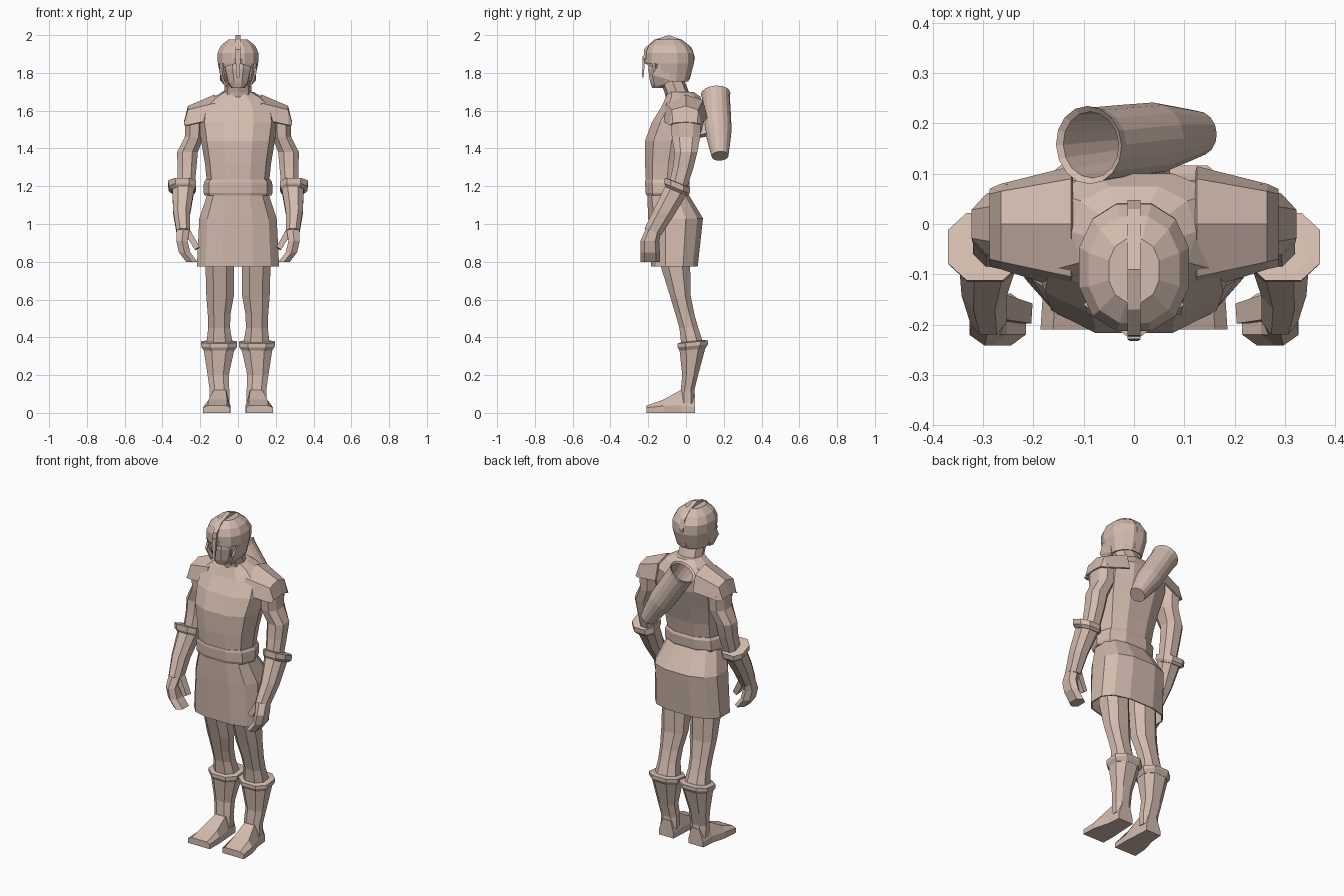
import bpy, bmesh, math
from mathutils import Vector

mat = bpy.data.materials.new("pale clay")
mat.diffuse_color = (0.65, 0.50, 0.425, 1)


def finish(name, bm, thick=0):
    bmesh.ops.recalc_face_normals(bm, faces=bm.faces)
    me = bpy.data.meshes.new(name)
    bm.to_mesh(me)
    bm.free()
    me.materials.append(mat)
    ob = bpy.data.objects.new(name, me)
    bpy.context.collection.objects.link(ob)
    if thick:
        m = ob.modifiers.new("thickness", 'SOLIDIFY')
        m.thickness = thick
    return ob


def skin(name, rings, closed=True, caps=(True, True), thick=0, drop=None):
    """Join rings of points with faces; drop(centre) removes faces."""
    bm = bmesh.new()
    vs = [[bm.verts.new(p) for p in r] for r in rings]
    n = len(vs[0])
    for a, b in zip(vs, vs[1:]):
        for i in range(n if closed else n - 1):
            j = (i + 1) % n
            bm.faces.new((a[i], a[j], b[j], b[i]))
    if closed and caps[0]:
        bm.faces.new(vs[0])
    if closed and caps[1]:
        bm.faces.new(vs[-1])
    if drop:
        bad = [f for f in bm.faces if drop(f.calc_center_median())]
        bmesh.ops.delete(bm, geom=bad, context='FACES')
    return finish(name, bm, thick)


def oval(n, z, cx, cy, rx, ry, p=1.0, slope=0.0, turn=0.0):
    """Flat ring with rounded-square power p and a tilt along y."""
    raw = []
    for i in range(n):
        a = 2 * math.pi * i / n + turn
        c, s = math.cos(a), math.sin(a)
        raw.append((math.copysign(abs(c) ** p, c), math.copysign(abs(s) ** p, s)))
    mx = max(abs(c) for c, s in raw)
    my = max(abs(s) for c, s in raw)
    return [Vector((cx + rx * c / mx, cy + ry * s / my, z + slope * ry * s / my))
            for c, s in raw]


def body(n, rows, p=0.8, turn=0.0):
    """Rows of (z, half width, front y, back y)."""
    return [oval(n, z, 0, (f + b) / 2, w, (b - f) / 2, p, 0, turn) for z, w, f, b in rows]


def limb(s, n, rows, p=0.85, slope=0.0):
    """Rows of (z, x centre, y centre, x radius, y radius), s mirrors x."""
    return [oval(n, z, s * x, y, rx, ry, p, slope, math.pi / n) for z, x, y, rx, ry in rows]


def bar(name, a, b, w, h, taper=1.0):
    a, b = Vector(a), Vector(b)
    d = (b - a).normalized()
    u = d.cross(Vector((0, 1, 0))).normalized()
    v = d.cross(u)
    rings = []
    for c, k in ((a, 1), (b, taper)):
        rings.append([c + u * w * k * i / 2 + v * h * k * j / 2
                      for i, j in ((-1, -1), (1, -1), (1, 1), (-1, 1))])
    return skin(name, rings)


# torso, neck, belt and skirt
skin("torso", body(10, [(1.14, .16, -.2, .0), (1.22, .165, -.212, .01), (1.32, .175, -.217, .03),
                        (1.44, .195, -.217, .065), (1.54, .21, -.18, .095),
                        (1.62, .2, -.13, .1), (1.675, .125, -.105, .075), (1.7, .08, -.1, .04)]))
skin("neck", body(8, [(1.64, .085, -.1, .04), (1.7, .072, -.115, .015), (1.79, .07, -.15, -.02)]))
skin("belt", body(10, [(1.15, .175, -.208, .008), (1.165, .183, -.214, .015),
                       (1.22, .181, -.217, .02), (1.235, .172, -.215, .015)]))
skin("skirt", body(12, [(1.17, .158, -.206, .005), (1.03, .205, -.2, .09),
                        (.775, .218, -.185, .062)], .75, math.pi / 12),
     caps=(True, False), thick=.008)

# head and open-faced helmet
skin("face", body(10, [(1.72, .035, -.18, -.12), (1.75, .06, -.19, -.06),
                       (1.82, .08, -.2, -.03), (1.9, .085, -.195, 0)], .9))
skin("helmet", body(12, [(1.755, .088, -.175, .012), (1.79, .094, -.195, .025),
                         (1.85, .107, -.212, .042), (1.905, .109, -.213, .04),
                         (1.945, .09, -.197, .015), (1.978, .05, -.155, -.03)], .88, math.pi / 12),
     caps=(False, True), thick=.01,
     drop=lambda c: c.z < 1.84 and c.y < -.13 and abs(c.x) < .065)
for s in (-1, 1):
    bar("brow_guard", (0, -.222, 1.868), (s * .092, -.155, 1.835), .025, .014)
    # cheek plate reaching down beside the jaw
    skin("cheek_guard", [[(s * x, y, z) for x, y, z in r] for r in (
        [(.1, -.14, 1.85), (.1, -.09, 1.85), (.09, -.09, 1.85), (.09, -.14, 1.85)],
        [(.094, -.18, 1.79), (.094, -.08, 1.76), (.082, -.08, 1.76), (.082, -.18, 1.79)],
        [(.068, -.165, 1.725), (.072, -.12, 1.735), (.06, -.12, 1.735), (.058, -.165, 1.725)])])
bar("nose_guard", (0, -.222, 1.89), (0, -.229, 1.775), .026, .014, .6)
crest = [(-.226, 1.85), (-.222, 1.925), (-.17, 1.975), (-.09, 2.0), (-.02, 1.975),
         (.03, 1.935), (.048, 1.88), (.02, 1.765)]
mid = Vector((-.09, 1.87))
skin("helmet_crest", [[(x, *(mid + (Vector(q) - mid) * k)) for x, k in
                       ((-.013, .85), (-.013, 1), (.013, 1), (.013, .85))] for q in crest])

for s in (-1, 1):
    # shoulder plate draped over the upper arm
    rows = [(.125, [(-.135, 1.555), (-.105, 1.64), (0, 1.685), (.09, 1.655), (.115, 1.56)]),
            (.265, [(-.09, 1.525), (-.075, 1.605), (0, 1.625), (.065, 1.605), (.08, 1.53)]),
            (.287, [(-.085, 1.525), (-.07, 1.535), (0, 1.54), (.06, 1.535), (.07, 1.53)])]
    skin("shoulder_plate", [[(s * x, y, z) for y, z in r] for x, r in rows],
         closed=False, thick=.01)
    # arm, glove, hand
    skin("upper_arm", limb(s, 8, [(1.615, .215, 0, .045, .06), (1.55, .23, 0, .05, .08),
                                  (1.46, .232, 0, .05, .075), (1.38, .268, .0, .055, .06),
                                  (1.3, .27, -.015, .05, .055), (1.19, .275, -.045, .045, .05)]))
    skin("glove_cuff", limb(s, 8, [(1.172, .29, -.05, .06, .058), (1.188, .295, -.048, .073, .067),
                                   (1.218, .297, -.045, .073, .067),
                                   (1.22, .295, -.045, .055, .05)], .8, -.4))
    skin("forearm", limb(s, 8, [(1.18, .29, -.052, .058, .058), (1.06, .298, -.118, .045, .052),
                                (.96, .29, -.175, .036, .045)], .85, -.35))
    skin("hand", limb(s, 6, [(.975, .29, -.17, .034, .042), (.91, .297, -.192, .03, .05),
                             (.85, .283, -.19, .03, .052), (.8, .245, -.19, .03, .052)], .8))
    bar("thumb", (s * .272, -.165, .965), (s * .215, -.178, .87), .035, .05, .8)
    # leg, boot, foot
    skin("leg", limb(s, 8, [(.98, .1, -.06, .08, .085), (.77, .096, -.055, .076, .077),
                            (.62, .095, -.03, .073, .055), (.52, .1, -.005, .06, .05),
                            (.45, .1, .015, .058, .05), (.36, .098, .035, .07, .06)]))
    skin("boot_cuff", limb(s, 8, [(.335, .1, .035, .082, .068), (.355, .1, .036, .095, .08),
                                  (.375, .1, .036, .095, .08), (.38, .1, .036, .07, .06)], .8, .1))
    skin("boot_shaft", limb(s, 8, [(.36, .1, .035, .086, .072), (.2, .105, .022, .056, .042),
                                   (.12, .098, .008, .052, .036), (.05, .098, .008, .052, .04)]))
    foot = [(.048, .05, .148, .03, .1), (-.03, .046, .155, .04, .12),
            (-.12, .04, .18, .037, .07), (-.21, .042, .186, .028, .038)]
    skin("foot", [[(s * x, y, z) for x, z in
                   ((a, 0), (b, 0), (b, m), (b - .025, t), (a + .018, t), (a, m))]
                  for y, a, b, m, t in foot])

# quiver: hollow tapered tube slung across the back
top, end = Vector((-.09, .157, 1.69)), Vector((.127, .18, 1.36))
axis = (end - top).normalized()
u = axis.cross(Vector((0, 1, 0))).normalized()
v = axis.cross(u)
rows = [(.6, .05), (.02, .066), (0, .078), (.06, .074), (.3, .073), (.6, .071), (.85, .055), (1, .045)]
skin("quiver", [[top.lerp(end, t) + (u * math.cos(k * math.pi / 8) + v * math.sin(k * math.pi / 8)) * r
                 for k in range(16)] for t, r in rows])
bar("quiver_strap", (-.03, .06, 1.6), (.06, .1, 1.47), .03, .05)
